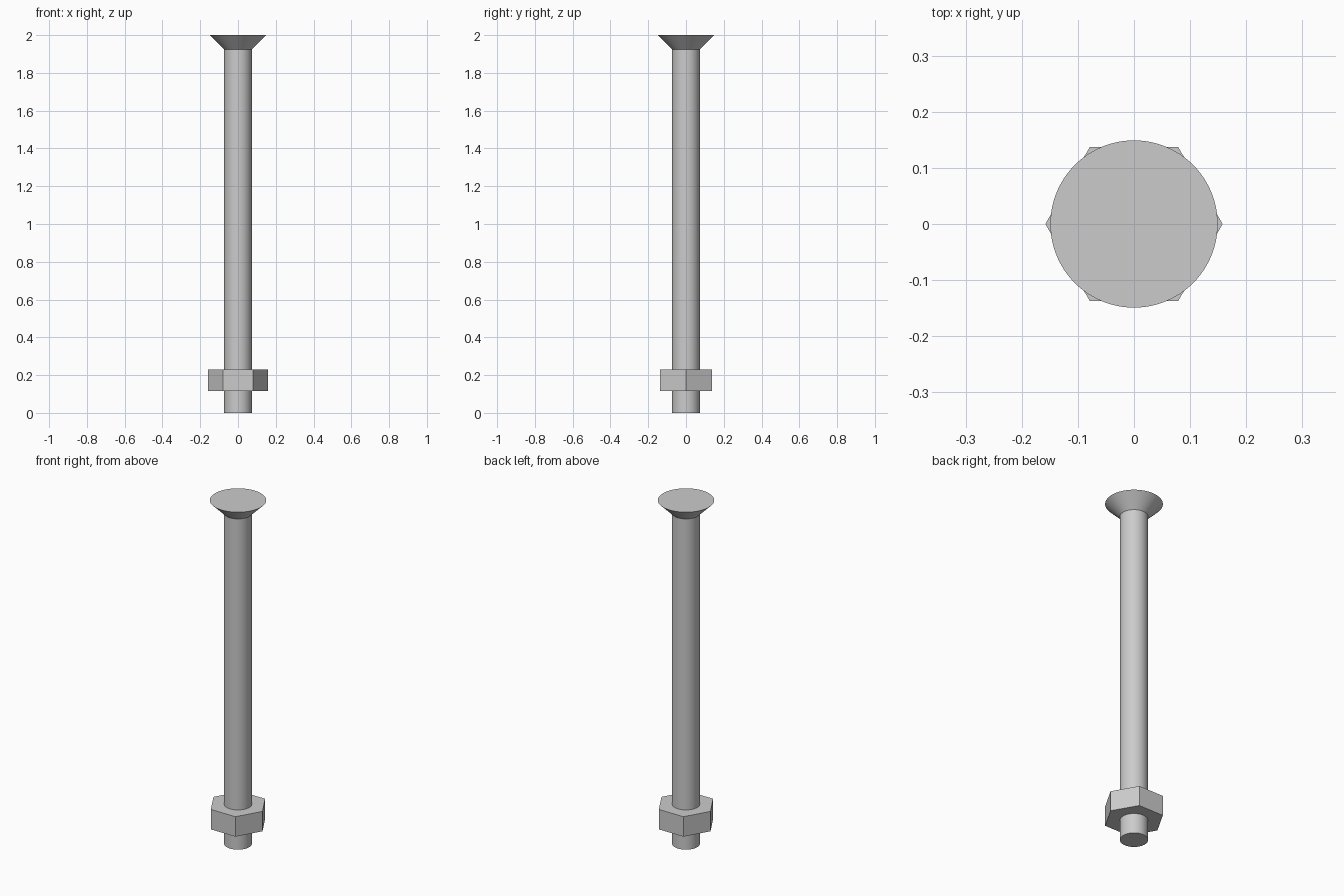
import bpy, bmesh, math

cube = bpy.data.objects.get("Cube")
if cube:
    bpy.data.objects.remove(cube, do_unlink=True)

steel = bpy.data.materials.new("grey steel")
steel.use_nodes = True
colour = (0.6, 0.6, 0.6, 1)
steel.diffuse_color = colour
steel.node_tree.nodes["Principled BSDF"].inputs["Base Color"].default_value = colour


def turned(name, profile, sides, smooth):
    """Solid made by turning (radius, height) pairs about z, capped at both ends."""
    bm = bmesh.new()
    rings = [[bm.verts.new((r * math.cos(2 * math.pi * i / sides),
                            r * math.sin(2 * math.pi * i / sides), z))
              for i in range(sides)] for r, z in profile]
    for low, high in zip(rings, rings[1:]):
        for i in range(sides):
            j = (i + 1) % sides
            bm.faces.new((low[i], low[j], high[j], high[i]))
    bm.faces.new(rings[0][::-1])
    bm.faces.new(rings[-1])
    mesh = bpy.data.meshes.new(name)
    bm.to_mesh(mesh)
    bm.free()
    mesh.materials.append(steel)
    obj = bpy.data.objects.new(name, mesh)
    bpy.context.collection.objects.link(obj)
    if smooth:
        bpy.ops.object.select_all(action="DESELECT")
        obj.select_set(True)
        bpy.context.view_layer.objects.active = obj
        bpy.ops.object.shade_smooth_by_angle(angle=math.radians(30))
    return obj


# Shank and countersunk head in one turned piece
turned("countersunk_bolt", [(0.073, 0), (0.073, 1.925), (0.149, 2)], 96, True)

# Hexagonal nut near the lower end
turned("hex_nut", [(0.158, 0.115), (0.158, 0.231)], 6, False)
